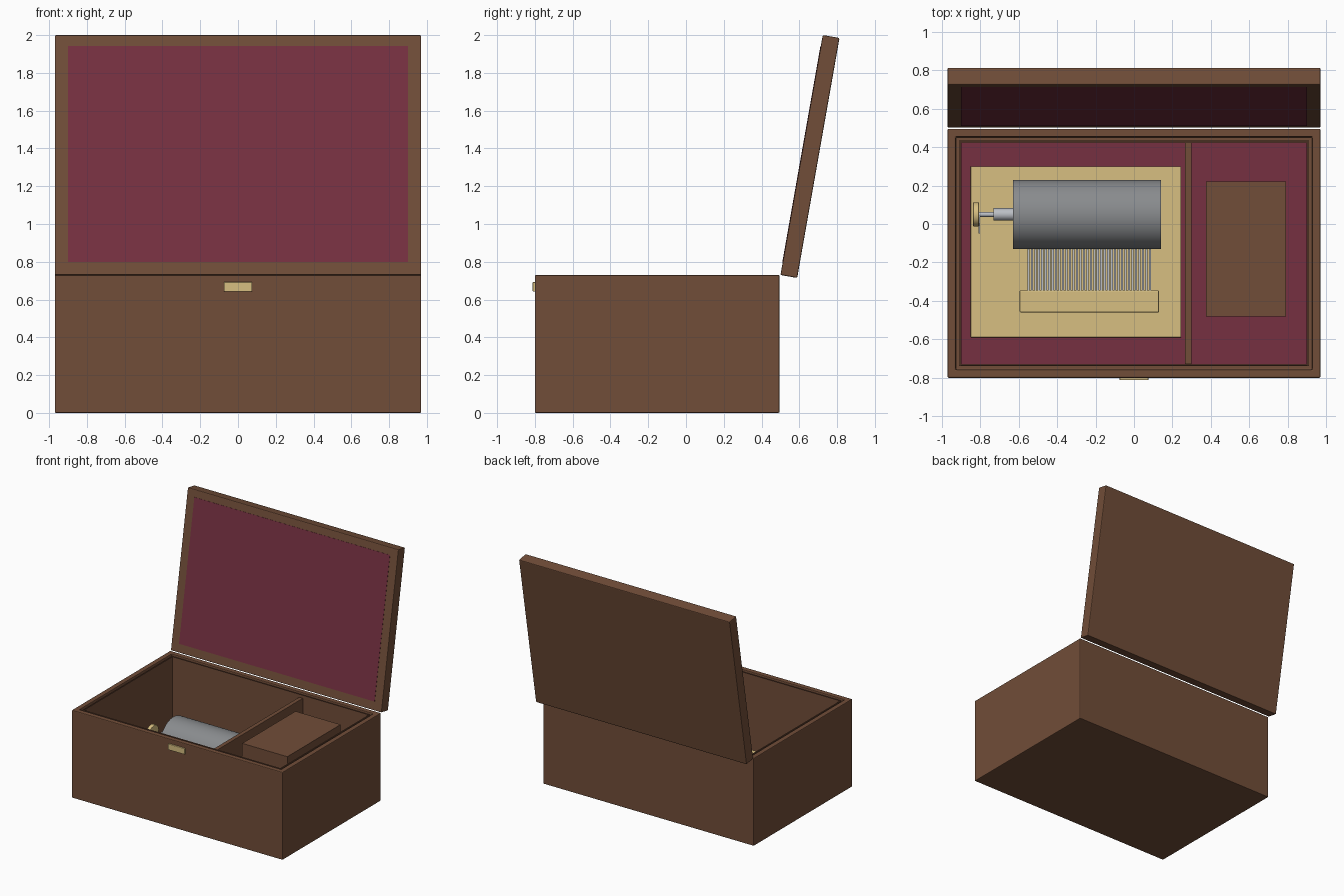
import bpy, bmesh
from math import radians, pi
from mathutils import Matrix, Vector

if "Cube" in bpy.data.objects:
    bpy.data.objects.remove(bpy.data.objects["Cube"])


def material(name, rgb):
    m = bpy.data.materials.new(name)
    m.diffuse_color = (*rgb, 1)
    m.use_nodes = True
    m.node_tree.nodes["Principled BSDF"].inputs["Base Color"].default_value = m.diffuse_color
    return m


WOOD = material("wood", (0.165, 0.075, 0.04))
FELT = material("felt", (0.18, 0.03, 0.052))
BRASS = material("brass", (0.68, 0.52, 0.22))
STEEL = material("steel", (0.25, 0.26, 0.27))
TOOTH = material("tooth_steel", (0.5, 0.52, 0.56))


def finish(name, bm, mat, bevel=0.0, smooth=False):
    me = bpy.data.meshes.new(name)
    bm.to_mesh(me)
    bm.free()
    ob = bpy.data.objects.new(name, me)
    bpy.context.collection.objects.link(ob)
    me.materials.append(mat)
    if bevel:
        mod = ob.modifiers.new("bevel", 'BEVEL')
        mod.width, mod.segments = bevel, 2
    if smooth:
        bpy.ops.object.select_all(action='DESELECT')
        ob.select_set(True)
        bpy.context.view_layer.objects.active = ob
        bpy.ops.object.shade_smooth_by_angle(angle=radians(35))
    return ob


def add_box(bm, x, y, z):
    centre = Vector([sum(r) / 2 for r in (x, y, z)])
    size = [r[1] - r[0] for r in (x, y, z)]
    bmesh.ops.create_cube(bm, size=1, matrix=Matrix.Translation(centre) @ Matrix.Diagonal((*size, 1)))


def box(name, x, y, z, mat, bevel=0.0):
    bm = bmesh.new()
    add_box(bm, x, y, z)
    return finish(name, bm, mat, bevel)


def tray(name, x, y, z, wall, floor, mat, bevel=0.0):
    # open box: inset the top face and push it down to the floor
    bm = bmesh.new()
    add_box(bm, x, y, z)
    bm.normal_update()
    top = max(bm.faces, key=lambda f: f.calc_center_median().z)
    bmesh.ops.inset_region(bm, faces=[top], thickness=wall)
    face = bmesh.ops.extrude_discrete_faces(bm, faces=[top])["faces"][0]
    for v in face.verts:
        v.co.z = floor
    return finish(name, bm, mat, bevel)


def rod(name, x0, x1, y, z, r, mat, sides=32, bevel=0.0):
    bm = bmesh.new()
    m = Matrix.Translation(((x0 + x1) / 2, y, z)) @ Matrix.Rotation(pi / 2, 4, 'Y')
    bmesh.ops.create_cone(bm, cap_ends=True, segments=sides, radius1=r, radius2=r, depth=x1 - x0, matrix=m)
    return finish(name, bm, mat, bevel, smooth=True)


# Case with inner liner and felt floor
tray("case", (-0.97, 0.97), (-0.80, 0.495), (0, 0.73), 0.06, 0.05, WOOD, 0.006)
tray("inner_liner", (-0.91, 0.91), (-0.74, 0.435), (0.05, 0.722), 0.01, 0.06, WOOD)
box("felt_floor", (-0.90, 0.90), (-0.73, 0.425), (0.06, 0.07), FELT)
box("divider", (0.265, 0.30), (-0.73, 0.425), (0.07, 0.70), WOOD, 0.003)
box("storage_block", (0.375, 0.79), (-0.48, 0.22), (0.07, 0.69), WOOD)
box("latch", (-0.075, 0.075), (-0.812, -0.79), (0.643, 0.692), BRASS, 0.003)

# Open lid, hinged at the back edge and leaning back
lid = box("lid", (-0.97, 0.97), (0, 0.09), (0, 1.29), WOOD, 0.006)
lining = box("lid_lining", (-0.90, 0.90), (-0.002, 0.01), (0.07, 1.23), FELT)
for part in (lid, lining):
    part.location = (0, 0.50, 0.73)
    part.rotation_euler.x = radians(-10)

# Musical movement: bed plate, drum and comb
AXIS_Y, AXIS_Z = 0.05, 0.26
box("bed_plate", (-0.85, 0.245), (-0.59, 0.30), (0.07, 0.09), BRASS, 0.003)
rod("drum", -0.63, 0.14, AXIS_Y, AXIS_Z, 0.18, STEEL, 64)
box("comb_base", (-0.595, 0.13), (-0.46, -0.345), (0.09, 0.255), BRASS, 0.006)

bm = bmesh.new()
COUNT, START, END = 36, -0.555, 0.095
pitch = (END - START) / COUNT
for i in range(COUNT):
    x = START + i * pitch
    add_box(bm, (x, x + pitch * 0.62), (-0.36, -0.125), (0.235, 0.25))
finish("comb_teeth", bm, TOOTH)

# Winding shaft and key
rod("shaft_collar", -0.73, -0.63, AXIS_Y, AXIS_Z, 0.032, TOOTH)
rod("shaft", -0.81, -0.72, AXIS_Y, AXIS_Z, 0.013, TOOTH, 16)
rod("winding_knob", -0.838, -0.806, AXIS_Y, AXIS_Z, 0.062, BRASS, 32, 0.003)
box("knob_arm", (-0.808, -0.802), (-0.05, 0.05), (AXIS_Z - 0.01, AXIS_Z + 0.01), TOOTH)
